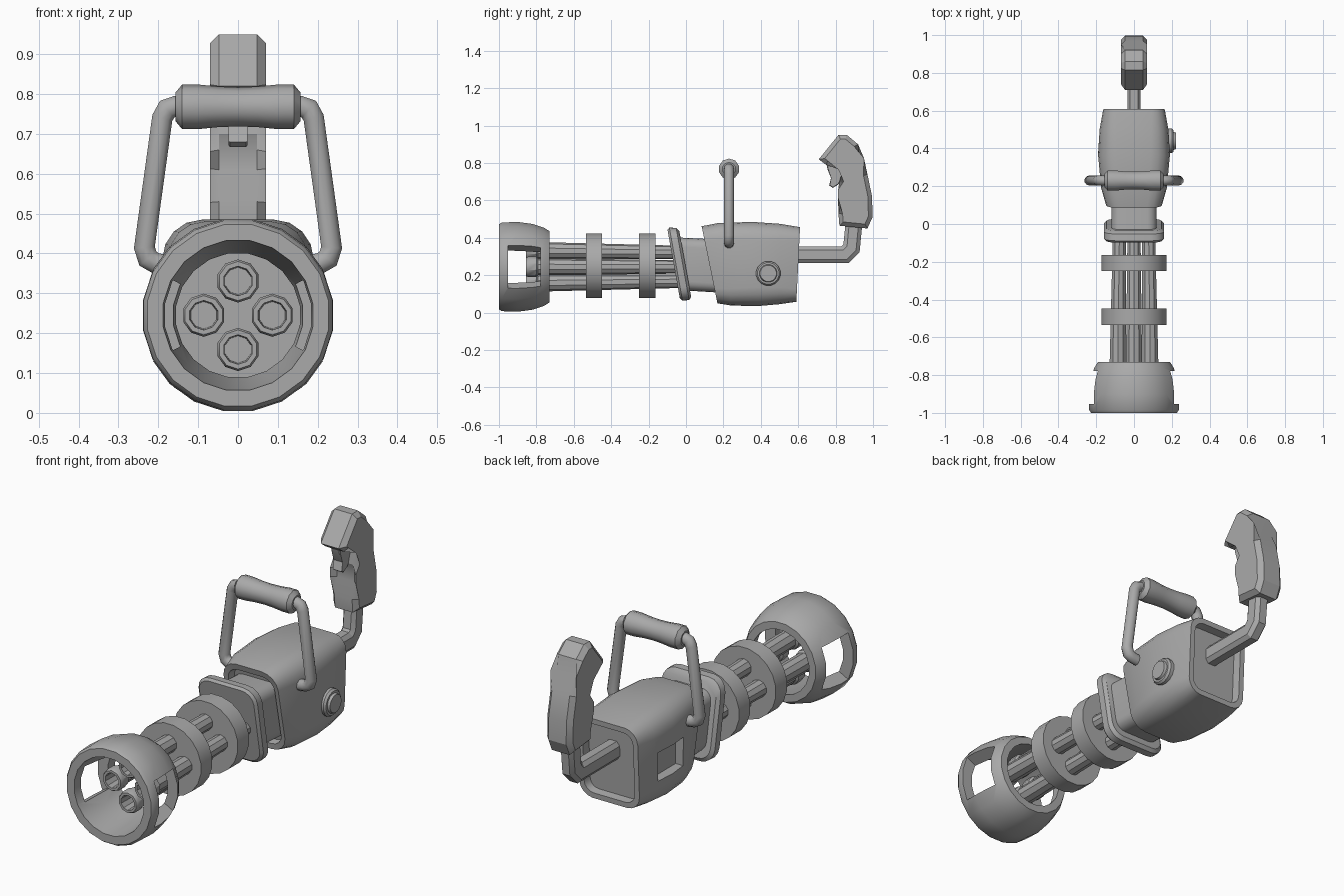
import bpy, bmesh, math
from mathutils import Vector

cube = bpy.data.objects.get("Cube")
if cube:
    bpy.data.objects.remove(cube, do_unlink=True)

mat = bpy.data.materials.new("gunmetal_grey")
mat.use_nodes = True
GREY = (0.4, 0.4, 0.4, 1)
mat.diffuse_color = GREY
mat.node_tree.nodes["Principled BSDF"].inputs["Base Color"].default_value = GREY

AXIS_Z = 0.245          # height of the barrel axis


def finish(name, bm, angle=35):
    """Turn a bmesh into a named, shaded object."""
    bmesh.ops.recalc_face_normals(bm, faces=bm.faces)
    me = bpy.data.meshes.new(name)
    bm.to_mesh(me)
    bm.free()
    me.materials.append(mat)
    me.shade_smooth()
    me.set_sharp_from_angle(angle=math.radians(angle))
    ob = bpy.data.objects.new(name, me)
    bpy.context.scene.collection.objects.link(ob)
    return ob


def loft(name, rings, closed=False, angle=35, bevel=0):
    """Skin a list of rings; cap the ends, or join last ring to first."""
    bm = bmesh.new()
    vs = [[bm.verts.new(p) for p in r] for r in rings]
    n = len(vs[0])
    pairs = list(zip(vs, vs[1:])) + ([(vs[-1], vs[0])] if closed else [])
    for a, b in pairs:
        for i in range(n):
            j = (i + 1) % n
            bm.faces.new((a[i], a[j], b[j], b[i]))
    if not closed:
        caps = [bm.faces.new(vs[0][::-1]), bm.faces.new(vs[-1])]
        if bevel:
            edges = list({e for f in caps for e in f.edges})
            bmesh.ops.bevel(bm, geom=edges, offset=bevel, segments=1,
                            affect='EDGES', clamp_overlap=True)
    return finish(name, bm, angle)


def circle(axis, a, r, u, v, n, phase=0.5):
    """Ring round the x or y axis at distance a, centred on (u, v)."""
    pts = []
    for i in range(n):
        t = math.tau * (i + phase) / n
        p, q = u + r * math.cos(t), v + r * math.sin(t)
        pts.append(Vector((a, p, q) if axis == 'x' else (p, a, q)))
    return pts


def revolve(name, axis, profile, u, v, n, **kw):
    return loft(name, [circle(axis, a, r, u, v, n) for a, r in profile], **kw)


def rounded(y, shear, hw, zb, zt, r, seg=4):
    """Rounded rectangle facing y, leaning by shear."""
    mid, hh = (zb + zt) / 2, (zt - zb) / 2
    pts = []
    for k, (sx, sz) in enumerate(((1, 1), (-1, 1), (-1, -1), (1, -1))):
        for i in range(seg + 1):
            t = math.pi / 2 * (k + i / seg)
            x = sx * (hw - r) + r * math.cos(t)
            z = mid + sz * (hh - r) + r * math.sin(t)
            pts.append(Vector((x, y + shear * (z - 0.26), z)))
    return pts


def sweep(name, path, normal, section, **kw):
    """Sweep a section along a flat path with mitred bends."""
    path, normal = [Vector(p) for p in path], Vector(normal)
    rings = []
    for i, p in enumerate(path):
        d1 = (p - path[max(i - 1, 0)]).normalized() if i else (path[1] - p).normalized()
        d2 = (path[i + 1] - p).normalized() if i < len(path) - 1 else d1
        t = (d1 + d2).normalized()
        side = t.cross(normal) / max(t.dot(d1), 0.5)
        rings.append([p + normal * a + side * b for a, b in section])
    return loft(name, rings, **kw)


def slab(name, outline, half, bevel):
    """Extrude a side outline across x with chamfered rims."""
    return loft(name, [[Vector((x, y, z)) for y, z in outline] for x in (-half, half)],
                bevel=bevel, angle=25)


def cut(target, rings):
    """Subtract a lofted block, then tidy the shading."""
    tool = loft("cutter", rings)
    tool.hide_render = True
    mod = target.modifiers.new("opening", 'BOOLEAN')
    mod.object, mod.solver = tool, 'EXACT'
    bpy.context.view_layer.objects.active = target
    bpy.ops.object.modifier_apply(modifier=mod.name)
    bpy.data.objects.remove(tool, do_unlink=True)
    target.data.shade_smooth()
    target.data.set_sharp_from_angle(angle=math.radians(35))


def block(x, y0, y1, z0, z1):
    return [Vector((x, y, z)) for y, z in ((y0, z0), (y1, z0), (y1, z1), (y0, z1))]


# Muzzle shroud with a tapering window on each side
shroud = revolve("muzzle_shroud", 'y',
                 [(-1, .19), (-1, .23), (-.985, .24), (-.9, .243), (-.82, .232),
                  (-.76, .212), (-.73, .193), (-.73, .157), (-.85, .175)],
                 0, AXIS_Z, 20, closed=True)
for s in (-1, 1):
    cut(shroud, [block(s * x, -.953, -.777, AXIS_Z - .54 * x, AXIS_Z + .54 * x)
                 for x in (.06, .32)])

# Four hollow barrels, converging slightly toward the body
BARREL = [(-.78, .034, .086), (-.855, .037, .086), (-.855, .049, .086),
          (-.845, .054, .086), (-.80, .054, .086), (-.79, .044, .086),
          (-.73, .045, .086), (-.03, .036, .077)]
for name, dx, dz in (("left", 1, 0), ("right", -1, 0), ("upper", 0, 1), ("lower", 0, -1)):
    loft(name + "_barrel",
         [circle('y', y, r, dx * d, AXIS_Z + dz * d, 10) for y, r, d in BARREL])

# Barrel clamps
for name, y in (("front_clamp", -.535), ("rear_clamp", -.25)):
    revolve(name, 'y', [(y, .175), (y + .087, .175)], 0, .25, 20)

# Leaning flange and neck
loft("flange", [rounded(y, -.18, hw, .26 - h, .26 + h, r) for y, hw, h, r in
                ((-.066, .148, .183, .06), (-.054, .16, .195, .07),
                 (-.018, .16, .193, .07), (-.004, .145, .175, .06))])
loft("neck", [rounded(-.02, -.18, .12, .118, .402, .05),
              rounded(.18, -.2, .12, .105, .392, .05)])

# Body shell with a recess at both ends
body = loft("body", [rounded(*r) for r in (
    (.165, -.205, .12, .085, .425, .055), (.128, -.205, .126, .078, .432, .06),
    (.125, -.205, .148, .05, .462, .08), (.21, -.15, .174, .038, .48, .09),
    (.37, -.05, .19, .035, .485, .10), (.5, .01, .182, .045, .475, .09),
    (.60, .05, .163, .058, .457, .07), (.60, .05, .137, .084, .431, .05),
    (.56, .05, .132, .089, .426, .045))])
cut(body, [block(x, .28, .48, .17, .31) for x in (-.3, -.14)])

# Round button on the left side
revolve("side_button", 'x', [(.15, .066), (.2, .066), (.21, .058), (.21, .048), (.222, .044)],
        .44, .21, 16)

# Carry handle: two bent tubes and a waisted grip
TUBE = [(.13, .365), (.205, .375), (.226, .387), (.235, .415),
        (.19, .74), (.178, .762), (.155, .77), (.12, .77)]
DISC = [(.027 * math.cos(math.tau * i / 10), .027 * math.sin(math.tau * i / 10))
        for i in range(10)]
for name, s in (("left_handle_tube", 1), ("right_handle_tube", -1)):
    sweep(name, [(s * x, .23, z) for x, z in TUBE], (0, 1, 0), DISC, angle=50)
HALF = [(.157, .036), (.14, .056), (.1, .056), (.05, .051)]
revolve("carry_grip", 'x', [(-x, r) for x, r in HALF] + [(0, .049)] + HALF[::-1],
        .23, .768, 10, angle=40)

# Rear rod with chamfered square section
ROD = [(.035, .025), (.02, .045), (-.02, .045), (-.035, .025),
       (-.035, -.025), (-.02, -.045), (.02, -.045), (.035, -.025)]
sweep("rear_rod", [(0, .54, .31), (0, .85, .31), (0, .885, .345), (0, .9, .5)],
      (1, 0, 0), ROD, angle=25)

# Rear grip and trigger
slab("rear_grip", [(.71, .82), (.815, .95), (.86, .95), (.92, .90), (.93, .82),
                   (.97, .74), (.995, .62), (.997, .51), (.97, .45), (.82, .465),
                   (.815, .53), (.835, .61), (.835, .66), (.82, .70), (.84, .77),
                   (.82, .79), (.75, .79)], .07, .022)
slab("trigger", [(.75, .80), (.757, .765), (.78, .72), (.765, .68), (.785, .667),
                 (.815, .685), (.85, .74), (.85, .80)], .024, .004)
